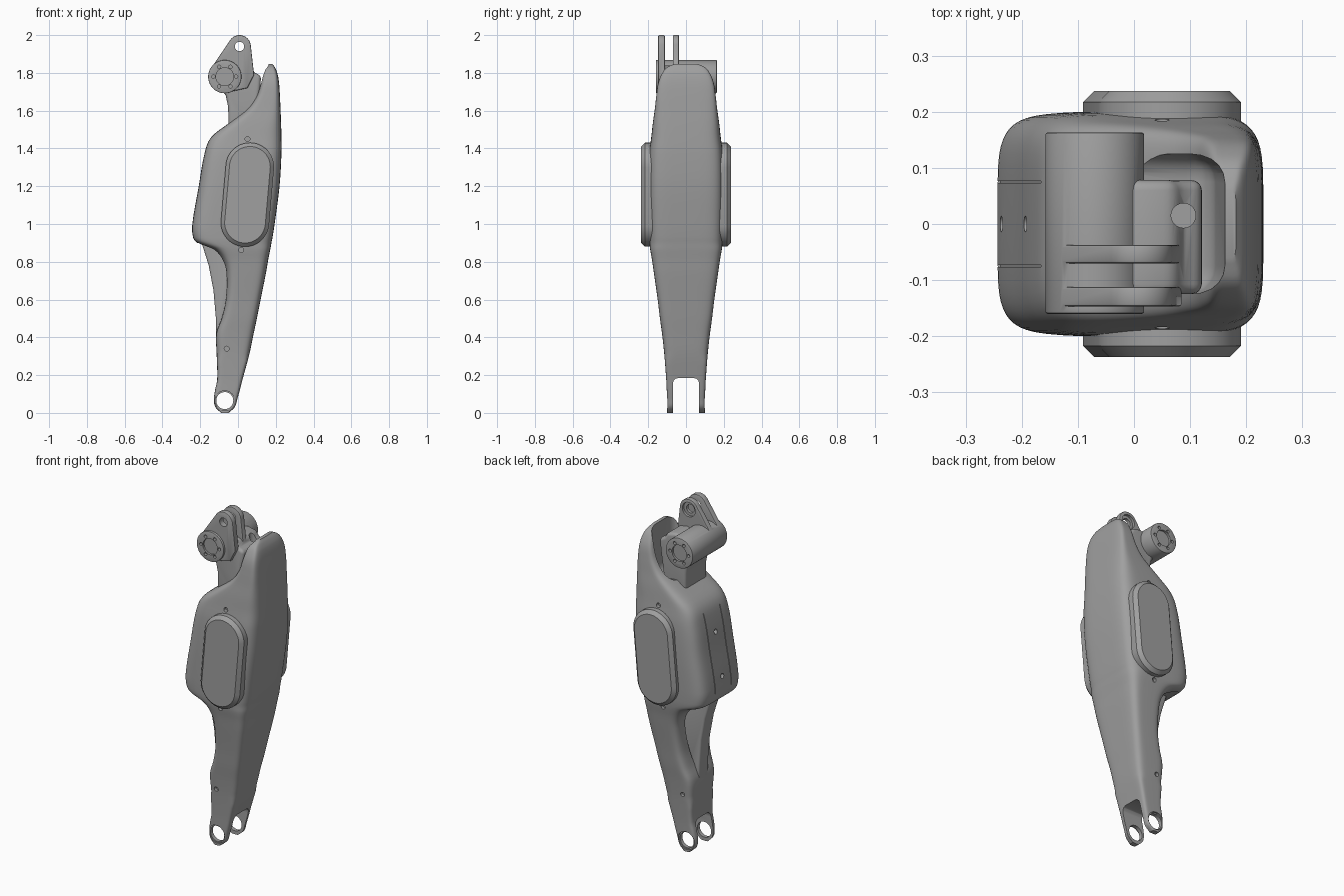
import bpy, bmesh, math
from mathutils import Vector, Matrix

if "Cube" in bpy.data.objects:
    bpy.data.objects.remove(bpy.data.objects["Cube"])

metal = bpy.data.materials.new("satin grey")
metal.use_nodes = True
GREY = (0.35, 0.35, 0.35, 1)
metal.diffuse_color = GREY
metal.node_tree.nodes["Principled BSDF"].inputs["Base Color"].default_value = GREY


def make(name, bm):
    bmesh.ops.recalc_face_normals(bm, faces=bm.faces[:])
    mesh = bpy.data.meshes.new(name)
    bm.to_mesh(mesh)
    bm.free()
    mesh.materials.append(metal)
    ob = bpy.data.objects.new(name, mesh)
    bpy.context.collection.objects.link(ob)
    return ob


def activate(ob):
    bpy.ops.object.select_all(action='DESELECT')
    ob.select_set(True)
    bpy.context.view_layer.objects.active = ob


def modify(ob, kind, **settings):
    activate(ob)
    mod = ob.modifiers.new(kind, kind)
    for key, value in settings.items():
        setattr(mod, key, value)
    bpy.ops.object.modifier_apply(modifier=mod.name)


def bevel(ob, width, segments=3):
    modify(ob, 'BEVEL', width=width, segments=segments, limit_method='ANGLE', angle_limit=0.6)
    return ob


def boolean(ob, other, operation='DIFFERENCE'):
    modify(ob, 'BOOLEAN', object=other, operation=operation, solver='EXACT')
    bpy.data.objects.remove(other)


def loft(name, rings):
    bm = bmesh.new()
    loops = [[bm.verts.new(p) for p in ring] for ring in rings]
    for a, b in zip(loops, loops[1:]):
        for i in range(len(a)):
            j = (i + 1) % len(a)
            bm.faces.new((a[i], a[j], b[j], b[i]))
    bm.faces.new(loops[0][::-1])
    bm.faces.new(loops[-1])
    return make(name, bm)


def prism(name, outline, y0, y1):
    return loft(name, [[(x, y, z) for x, z in outline] for y in (y0, y1)])


def circle(x, z, r, n=40):
    return [(x + r * math.cos(2 * math.pi * i / n), z + r * math.sin(2 * math.pi * i / n))
            for i in range(n)]


def rod(x, z, r, y0, y1, n=40):
    return prism("rod", circle(x, z, r, n), y0, y1)


def drill(start, direction, r, depth):
    bm = bmesh.new()
    turn = Vector(direction).to_track_quat('Z', 'Y').to_matrix().to_4x4()
    bmesh.ops.create_cone(bm, cap_ends=True, segments=20, radius1=r, radius2=r, depth=2 * depth,
                          matrix=Matrix.Translation(start) @ turn)
    return make("drill", bm)


def box(center, size, tilt=0):
    bm = bmesh.new()
    bmesh.ops.create_cube(bm, size=1, matrix=Matrix.Translation(center)
                          @ Matrix.Rotation(tilt, 4, 'Y') @ Matrix.Diagonal((*size, 1)))
    return make("box", bm)


def hull(name, outline, y0, y1):
    bm = bmesh.new()
    pts = [bm.verts.new((x, y, z)) for x, z in outline for y in (y0, y1)]
    res = bmesh.ops.convex_hull(bm, input=pts)
    bmesh.ops.delete(bm, geom=[v for v in res["geom_interior"] if v.is_valid], context='VERTS')
    bmesh.ops.dissolve_limit(bm, angle_limit=0.01, verts=bm.verts[:], edges=bm.edges[:])
    return make(name, bm)


# Shin shell: stations of height, back edge, shin edge, half width
stations = [
    (0, -.09, -.05, .1), (.03, -.12, -.017, .1), (.07, -.128, -.004, .1), (.12, -.122, .01, .102),
    (.18, -.11, .025, .105), (.31, -.113, .06, .115), (.42, -.115, .083, .127), (.5, -.087, .1, .138),
    (.6, -.065, .12, .15), (.74, -.062, .148, .17), (.81, -.082, .16, .18), (.865, -.13, .171, .19),
    (.9, -.215, .177, .194), (.93, -.238, .183, .196), (1.0, -.242, .194, .198),
    (1.2, -.208, .22, .2), (1.37, -.178, .23, .195), (1.46, -.142, .23, .184), (1.54, -.04, .228, .175),
    (1.61, .05, .225, .165), (1.68, .098, .222, .157), (1.75, .12, .217, .146), (1.8, .132, .208, .125),
    (1.83, .142, .195, .1), (1.848, .152, .182, .06)]


def section(z, xl, xr, w, n=56):
    power = 2 / (8 if z < .3 else 5.5)
    ring = []
    for i in range(n):
        a = 2 * math.pi * (i + .5) / n
        c, s = math.cos(a), math.sin(a)
        ring.append(((xl + xr) / 2 + (xr - xl) / 2 * math.copysign(abs(c) ** power, c),
                     w * math.copysign(abs(s) ** power, s), z))
    return ring


rings = []
for i in range(len(stations) - 1):
    p0, p1, p2, p3 = (Vector(stations[min(max(i + k, 0), len(stations) - 1)]) for k in (-1, 0, 1, 2))
    h = p2[0] - p1[0]
    m1 = (p2 - p0) * (h / (p2[0] - p0[0]))
    m2 = (p3 - p1) * (h / (p3[0] - p1[0]))
    for t in (0, .25, .5, .75):
        p = (p1 * (2*t**3 - 3*t**2 + 1) + m1 * (t**3 - 2*t**2 + t)
             + p2 * (3*t**2 - 2*t**3) + m2 * (t**3 - t**2))
        p[0] = p1[0] + h * t
        rings.append(section(*p))
rings.append(section(*stations[-1]))
shell = loft("shin_shell", rings)

# Ankle fork slot and pivot bore
boolean(shell, bevel(box((0, 0, .035), (1, .14, .3)), .03))
boolean(shell, rod(-.07, .065, .045, -.3, .3))
for y in (-.1, .1):
    boolean(shell, rod(-.07, .065, .052, y - .008, y + .008))

# Calf pocket
pocket = [(-.03, .43), (.03, .43), (.13, .9), (-.13, .9)]
boolean(shell, loft("pocket", [[(x, y, z) for y, z in pocket] for x in (-.35, .03)]))

# Scooped seat behind the knee lip
boolean(shell, bevel(box((.025, 0, 1.82), (.27, .25, .5), math.radians(4)), .05, 5))

# Rear cover seams, screw holes and seat holes
tilt = math.atan2(.064, .37)
for y in (-.075, .075):
    boolean(shell, box((-.207, y, 1.19), (.016, .004, .46), tilt))
for x, z in ((-.192, 1.29), (-.235, 1.04)):
    boolean(shell, drill((x, 0, z), (1, 0, 0), .014, .035))
for side in (-1, 1):
    for x, z, w in ((.05, 1.45, .186), (.017, .862, .19), (-.06, .34, .118)):
        boolean(shell, drill((x, side * w, z), (0, side, 0), .013, .02))

# Calf strut
strut = [(-.115, .4), (-.117, .5), (-.13, .65), (-.155, .78), (-.18, .86), (-.2, .92),
         (-.02, .92), (-.02, .4)]
bevel(prism("calf_strut", strut, -.045, .045), .012)


# Side pods with chamfered rims
def stadium(r, y):
    ring = []
    turn = Matrix.Rotation(math.radians(5), 4, 'Y')
    for i in range(48):
        a = 2 * math.pi * (i + .5) / 48
        p = Vector((r * math.cos(a), 0, r * math.sin(a) + math.copysign(.148, math.sin(a))))
        ring.append(turn @ p + Vector((.05, y, 1.155)))
    return ring


for side, name in ((-1, "right_pod"), (1, "left_pod")):
    loft(name, [stadium(r, side * y) for r, y in ((.128, .15), (.128, .217), (.108, .237))])

# Knee joint: cross barrel, clevis plates and neck
knee = bevel(rod(-.07, 1.78, .088, -.16, .163, 56), .004, 2)
knee.name = "knee_joint"
ear = circle(.008, 1.94, .06) + circle(-.07, 1.78, .085) + [(.075, 1.84), (.085, 1.79), (.05, 1.72)]
for y0, y1 in ((-.147, -.112), (-.07, -.037)):
    boolean(knee, bevel(hull("ear", ear, y0, y1), .005, 2), 'UNION')
neck = [(-.05, 1.48), (-.052, 1.62), (-.065, 1.68), (-.1, 1.73), (-.07, 1.82), (.02, 1.84),
        (.07, 1.83), (.09, 1.8), (.122, 1.785), (.118, 1.72), (.1, 1.6), (.09, 1.48)]
boolean(knee, bevel(prism("neck", neck, -.125, .078), .018, 4), 'UNION')

# Clevis bore, barrel recesses, bolt circles and cable hole
boolean(knee, rod(.008, 1.94, .025, -.3, .3, 24))
boolean(knee, rod(.008, 1.94, .042, -.052, .1))
for y in (-.16, .163):
    boolean(knee, rod(-.07, 1.78, .047, y - .012, y + .012))
    for x, z in circle(-.07, 1.78, .06, 6):
        boolean(knee, rod(x, z, .009, y - .02, y + .02, 12))
boolean(knee, drill((.088, .015, 1.8), (0, 0, 1), .022, .06))

for ob in list(bpy.context.scene.objects):
    if ob.type == 'MESH' and metal.name in ob.data.materials:
        activate(ob)
        bpy.ops.object.shade_smooth_by_angle(angle=math.radians(32))
